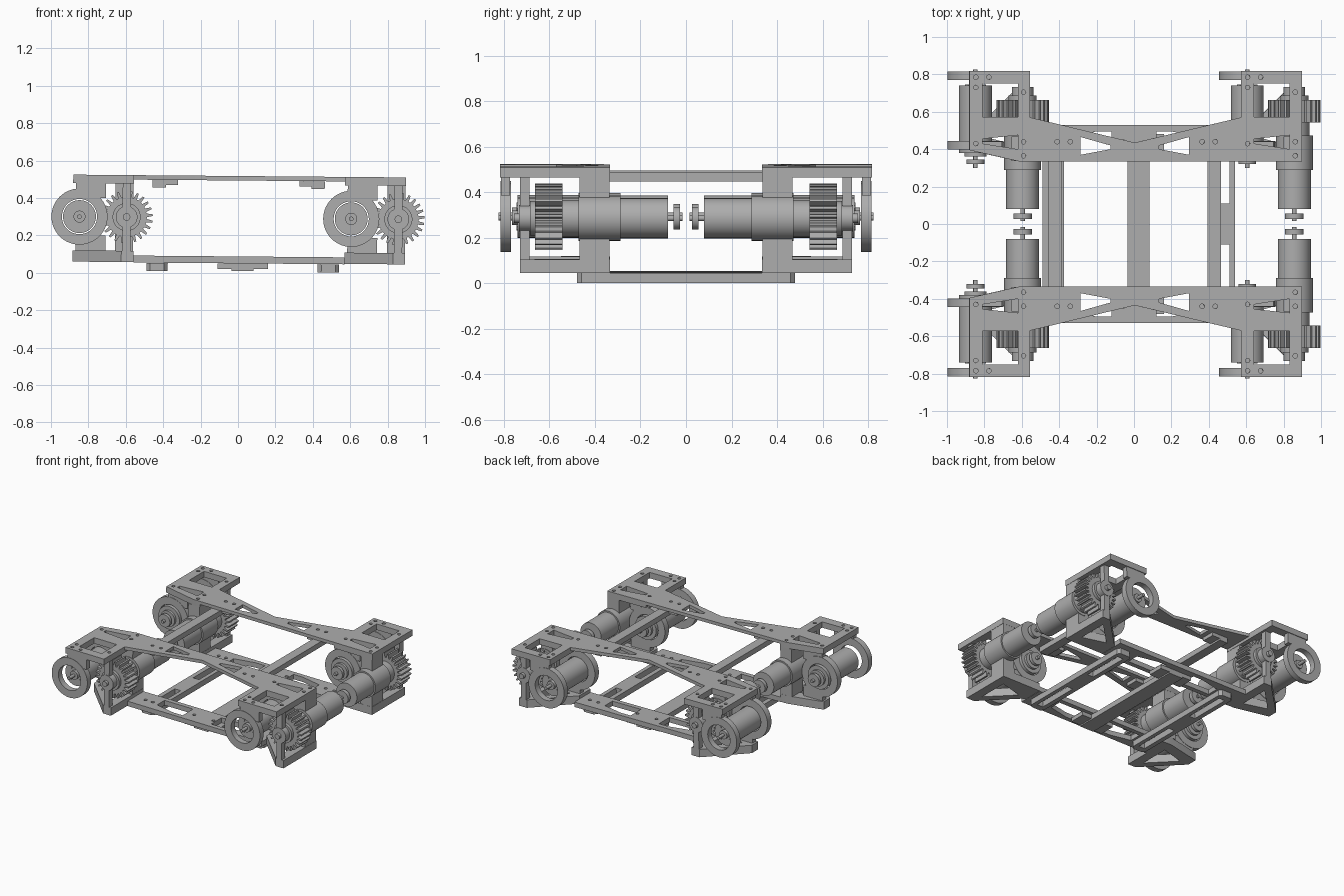
import bpy, bmesh
from math import sin, cos, pi

if "Cube" in bpy.data.objects:
    bpy.data.objects.remove(bpy.data.objects["Cube"])

grey = bpy.data.materials.new("plain grey")
grey.use_nodes = True
grey.diffuse_color = (0.42, 0.42, 0.42, 1)
grey.node_tree.nodes["Principled BSDF"].inputs["Base Color"].default_value = (0.42, 0.42, 0.42, 1)

TILT = 0.0084      # the frame leans slightly to its left
STEP = 1.453       # distance between the two drive modules
parts = []


def circle(u, v, r, n=40):
    return [(u + r * cos(2 * pi * i / n), v + r * sin(2 * pi * i / n)) for i in range(n)]


def rect(u0, u1, v0, v1):
    return [(u0, v0), (u1, v0), (u1, v1), (u0, v1)]


def shift(loop, dx):
    return [(u + dx, v) for u, v in loop]


def flip(loop):
    return [(-u, v) for u, v in loop]


def extrude(name, loops, w0, w1, axis="z", mirror=True):
    """Extrude an outline (first loop) with holes (other loops) along z or y."""
    curve = bpy.data.curves.new(name, "CURVE")
    curve.dimensions = "2D"
    curve.fill_mode = "BOTH"
    curve.extrude = (w1 - w0) / 2
    for loop in loops:
        spline = curve.splines.new("POLY")
        spline.points.add(len(loop) - 1)
        for point, (u, v) in zip(spline.points, loop):
            point.co = (u, v, 0, 1)
        spline.use_cyclic_u = True
    temp = bpy.data.objects.new(name + "_curve", curve)
    mesh = bpy.data.meshes.new_from_object(temp)
    bpy.data.objects.remove(temp)
    bm = bmesh.new()
    bm.from_mesh(mesh)
    for vert in bm.verts:
        u, v, w = vert.co
        w += (w0 + w1) / 2
        vert.co = (u, v, w) if axis == "z" else (u, w, v)
    bmesh.ops.remove_doubles(bm, verts=bm.verts, dist=0.0001)
    bmesh.ops.recalc_face_normals(bm, faces=bm.faces)
    bm.to_mesh(mesh)
    bm.free()
    mesh.name = name
    mesh.materials.clear()
    mesh.materials.append(grey)
    obj = bpy.data.objects.new(name, mesh)
    bpy.context.collection.objects.link(obj)
    obj.rotation_euler.y = TILT
    if mirror:
        mod = obj.modifiers.new("Mirror", "MIRROR")
        mod.use_axis = (False, True, False)
        mod.use_mirror_merge = False
    parts.append(obj)
    return obj


def rod(name, u, v, r, y0, y1, n=40):
    return extrude(name, [circle(u, v, r, n)], y0, y1, "y")


def gear_outline(u, v, root, tip, teeth):
    pts = []
    for i in range(teeth):
        for frac, r in ((0, root), (0.18, tip), (0.48, tip), (0.66, root)):
            a = 2 * pi * (i + frac) / teeth
            pts.append((u + r * cos(a), v + r * sin(a)))
    return pts


# Upper and lower truss plates between the modules
top_truss = [(-0.56, 0.335), (0.568, 0.335), (0.568, 0.57), (0, 0.435), (-0.56, 0.57)]
top_cut = [(-0.29, 0.37), (-0.13, 0.40), (-0.13, 0.42), (-0.29, 0.465)]
top_bolts = [circle(x, 0.44, 0.012, 16) for x in (-0.415, -0.345, 0.36, 0.43)]
extrude("top_truss_plate", [top_truss, top_cut, flip(top_cut)] + top_bolts, 0.493, 0.517)
low_cut = [(-0.36, 0.37), (-0.12, 0.37), (-0.12, 0.495), (-0.2, 0.495), (-0.36, 0.46)]
low_bolts = [circle(x, 0.44, 0.012, 16) for x in (-0.47, -0.41, -0.06, 0.1, 0.43, 0.5)]
extrude("bottom_truss_plate", [rect(-0.56, 0.568, 0.335, 0.53), low_cut, flip(low_cut)] + low_bolts,
        0.05, 0.087)

# Upper cross beams with bolted feet
for side, name in ((-1, "right"), (1, "left")):
    a, b, c = (0.39, 0.46, 0.325)
    x0, x1 = sorted((side * a, side * b))
    extrude(name + "_top_beam", [rect(x0, x1, -0.46, 0.46)], 0.452, 0.492, mirror=False)
    f0, f1 = sorted((side * a, side * c))
    extrude(name + "_top_beam_foot", [rect(f0, f1, 0.36, 0.46)], 0.465, 0.492)

# Lower slotted rails and the solid middle rail
for x0, x1, name in ((-0.49, -0.376, "right"), (0.425, 0.54, "left")):
    outline = [(x0, -0.46), (x0 + 0.02, -0.48), (x1 - 0.02, -0.48), (x1, -0.46),
               (x1, 0.46), (x1 - 0.02, 0.48), (x0 + 0.02, 0.48), (x0, 0.46)]
    slots = [rect(x0 + 0.035, x1 - 0.03, y, y + 0.32) for y in (0.11, -0.43)]
    extrude(name + "_slotted_rail", [outline] + slots, 0.006, 0.049, mirror=False)
extrude("middle_rail", [rect(-0.035, 0.082, -0.48, 0.48)], 0.01, 0.049, mirror=False)
extrude("middle_rail_foot", [rect(-0.11, 0.16, 0.36, 0.48)], 0.02, 0.0495)

# Drive modules: one at each end, mirrored front to back
for dx, name in ((0, "right_"), (STEP, "left_")):
    inner = [(-0.885, 0.395), (-0.62, 0.335)] if dx == 0 else [(-0.885, 0.335)]
    wx, gx, cz = -0.85 + dx, -0.598 + dx, 0.293

    # Top frame with a square window, a slot and bolt holes
    frame = inner + [(-0.56, 0.335), (-0.56, 0.817), (-0.885, 0.817)]
    slot = [(-0.815, 0.43), (-0.625, 0.40), (-0.625, 0.475), (-0.815, 0.455)]
    bolts = [circle(x, y, 0.012, 16) for x, y in
             ((-0.85, 0.785), (-0.78, 0.785), (-0.85, 0.73), (-0.595, 0.705),
              (-0.85, 0.43), (-0.595, 0.44), (-0.595, 0.365))]
    loops = [frame, rect(-0.815, -0.625, 0.572, 0.75), slot] + bolts
    extrude(name + "top_frame", [shift(l, dx) for l in loops], 0.472, 0.517)

    # Triangular bottom foot
    foot = inner + [(-0.56, 0.335), (-0.56, 0.73), (-0.625, 0.73), (-0.885, 0.47)]
    hole = [(-0.63, 0.42), (-0.63, 0.65), (-0.81, 0.47)]
    extrude(name + "bottom_foot", [shift(l, dx) for l in (foot, hole)], 0.052, 0.112)

    # Wheel motor, its rings, hangers and shafts
    rod(name + "wheel_motor", wx, cz, 0.088, 0.38, 0.74)
    ring = [circle(wx, cz, 0.15, 56), circle(wx, cz, 0.094, 48)]
    extrude(name + "outer_ring", ring, 0.77, 0.815, "y")
    extrude(name + "inner_ring", ring, 0.397, 0.445, "y")
    for label, y0, y1 in (("outer", 0.773, 0.812), ("inner", 0.4, 0.442)):
        extrude(name + label + "_hanger", [rect(wx - 0.02, wx + 0.14, cz + 0.1, 0.473)], y0, y1, "y")
    extrude(name + "inner_stand", [rect(wx - 0.02, wx + 0.14, 0.11, cz - 0.1)], 0.4, 0.442, "y")
    rod(name + "wheel_shaft", wx, cz, 0.012, 0.30, 0.825, 16)
    rod(name + "wheel_hub", wx, cz, 0.032, 0.735, 0.765, 24)
    rod(name + "wheel_end_disc", wx, cz, 0.048, 0.322, 0.345, 32)
    rod(name + "wheel_motor_boss", wx, cz, 0.06, 0.362, 0.382, 32)
    for k in range(4):
        a = pi / 4 + k * pi / 2
        rod(name + "motor_screw", wx + 0.06 * cos(a), cz + 0.06 * sin(a), 0.013, 0.735, 0.746, 12)

    # Drive motor, gearbox and block
    rod(name + "drive_motor", gx, cz, 0.088, 0.08, 0.31)
    rod(name + "gearbox", gx, cz, 0.099, 0.288, 0.472)
    extrude(name + "gearbox_block", [rect(gx - 0.06, gx + 0.036, 0.11, 0.474)], 0.336, 0.468, "y")
    rod(name + "encoder_shaft", gx, cz, 0.012, 0.015, 0.09, 16)
    rod(name + "encoder_disc", gx, cz, 0.05, 0.027, 0.056, 32)

    # Spur gear, bearings and outer post
    extrude(name + "gear", [gear_outline(gx, cz, 0.108, 0.14, 24)], 0.542, 0.663, "y")
    rod(name + "gear_bearing", gx, cz, 0.08, 0.47, 0.545)
    rod(name + "gear_collar", gx, cz, 0.075, 0.66, 0.686)
    rod(name + "gear_axle", gx, cz, 0.02, 0.47, 0.755, 20)
    extrude(name + "gear_post", [rect(gx - 0.022, gx + 0.022, 0.11, 0.474)], 0.687, 0.73, "y")
    rod(name + "post_boss", gx, cz, 0.058, 0.684, 0.733, 32)

# Smooth round sides while keeping edges crisp
bpy.ops.object.select_all(action="DESELECT")
for obj in parts:
    obj.select_set(True)
bpy.context.view_layer.objects.active = parts[0]
bpy.ops.object.shade_smooth_by_angle(angle=0.5)
